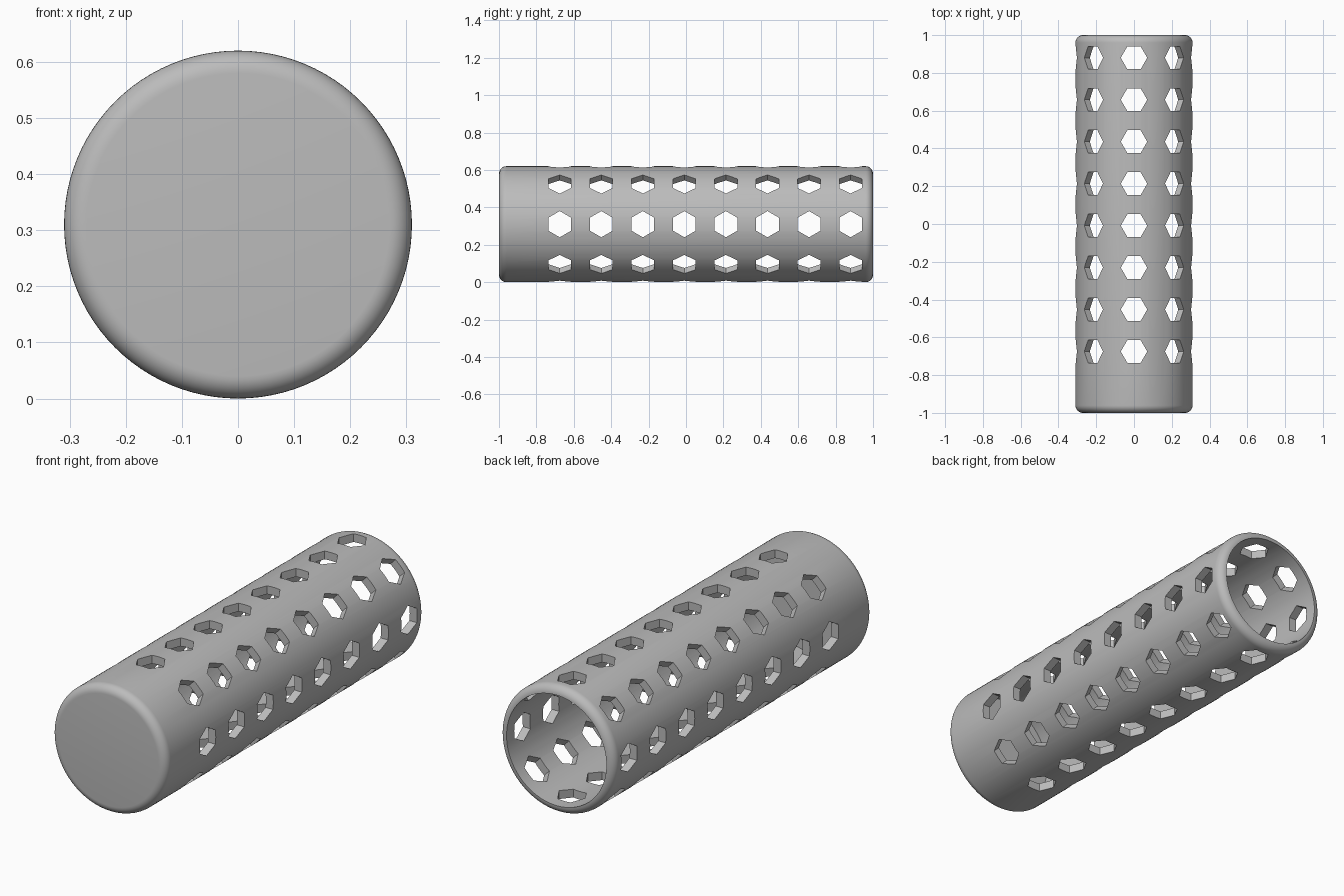
import bpy, bmesh, math
from mathutils import Matrix, Vector

cube = bpy.data.objects.get("Cube")
if cube:
    bpy.data.objects.remove(cube)

R, INNER, ROUND, SEGS = 0.31, 0.27, 0.04, 96
AXIS_Z = R
HOLE_R, FIRST, LAST, ROWS, AROUND = 0.07, -0.675, 0.88, 8, 8

grey = bpy.data.materials.new("plain grey")
grey.use_nodes = True
colour = (0.5, 0.5, 0.5, 1)
grey.diffuse_color = colour
grey.node_tree.nodes["Principled BSDF"].inputs["Base Color"].default_value = colour


def make_object(name, bm):
    mesh = bpy.data.meshes.new(name)
    bmesh.ops.recalc_face_normals(bm, faces=bm.faces)
    bm.to_mesh(mesh)
    bm.free()
    obj = bpy.data.objects.new(name, mesh)
    mesh.materials.append(grey)
    bpy.context.collection.objects.link(obj)
    return obj


def corner(y_centre, start):
    """Quarter round of the outer edge as (radius, y) points."""
    angles = [start + i * math.pi / 16 for i in range(9)]
    return [(R - ROUND + ROUND * math.cos(a), y_centre + ROUND * math.sin(a)) for a in angles]


# Cup-shaped tube: closed rounded front, open rounded back
profile = ([(0, -1)] + corner(-1 + ROUND, -math.pi / 2) + corner(1 - ROUND, 0)
           + [(INNER, -1 + ROUND), (0, -1 + ROUND)])
bm = bmesh.new()
verts = [bm.verts.new((r, y, AXIS_Z)) for r, y in profile]
edges = [bm.edges.new(pair) for pair in zip(verts, verts[1:])]
bmesh.ops.spin(bm, geom=verts + edges, cent=(0, 0, AXIS_Z), axis=(0, 1, 0),
               angle=math.tau, steps=SEGS, use_duplicate=False)
bmesh.ops.remove_doubles(bm, verts=bm.verts, dist=0.0001)
tube = make_object("perforated_tube", bm)

# Hexagonal cutters, points turned around the tube
bm = bmesh.new()
for row in range(ROWS):
    y = FIRST + (LAST - FIRST) * row / (ROWS - 1)
    for k in range(AROUND):
        turn = Matrix.Rotation(k * math.tau / AROUND, 4, 'Y')
        place = Matrix.Translation((0, y, AXIS_Z)) @ turn @ Matrix.Translation((0, 0, 0.3))
        ring = [Vector((HOLE_R * math.cos(i * math.pi / 3), HOLE_R * math.sin(i * math.pi / 3), 0))
                for i in range(6)]
        low = [bm.verts.new(place @ (p - Vector((0, 0, 0.1)))) for p in ring]
        high = [bm.verts.new(place @ (p + Vector((0, 0, 0.1)))) for p in ring]
        bm.faces.new(low[::-1])
        bm.faces.new(high)
        for i in range(6):
            j = (i + 1) % 6
            bm.faces.new((low[i], low[j], high[j], high[i]))
cutter = make_object("hole_cutter", bm)
cutter.hide_render = True

# Cut the holes
cut = tube.modifiers.new("holes", 'BOOLEAN')
cut.operation = 'DIFFERENCE'
cut.solver = 'EXACT'
cut.object = cutter
bpy.ops.object.select_all(action='DESELECT')
bpy.context.view_layer.objects.active = tube
tube.select_set(True)
bpy.ops.object.modifier_apply(modifier=cut.name)
bpy.data.objects.remove(cutter)
bpy.ops.object.shade_smooth_by_angle(angle=math.radians(30))
